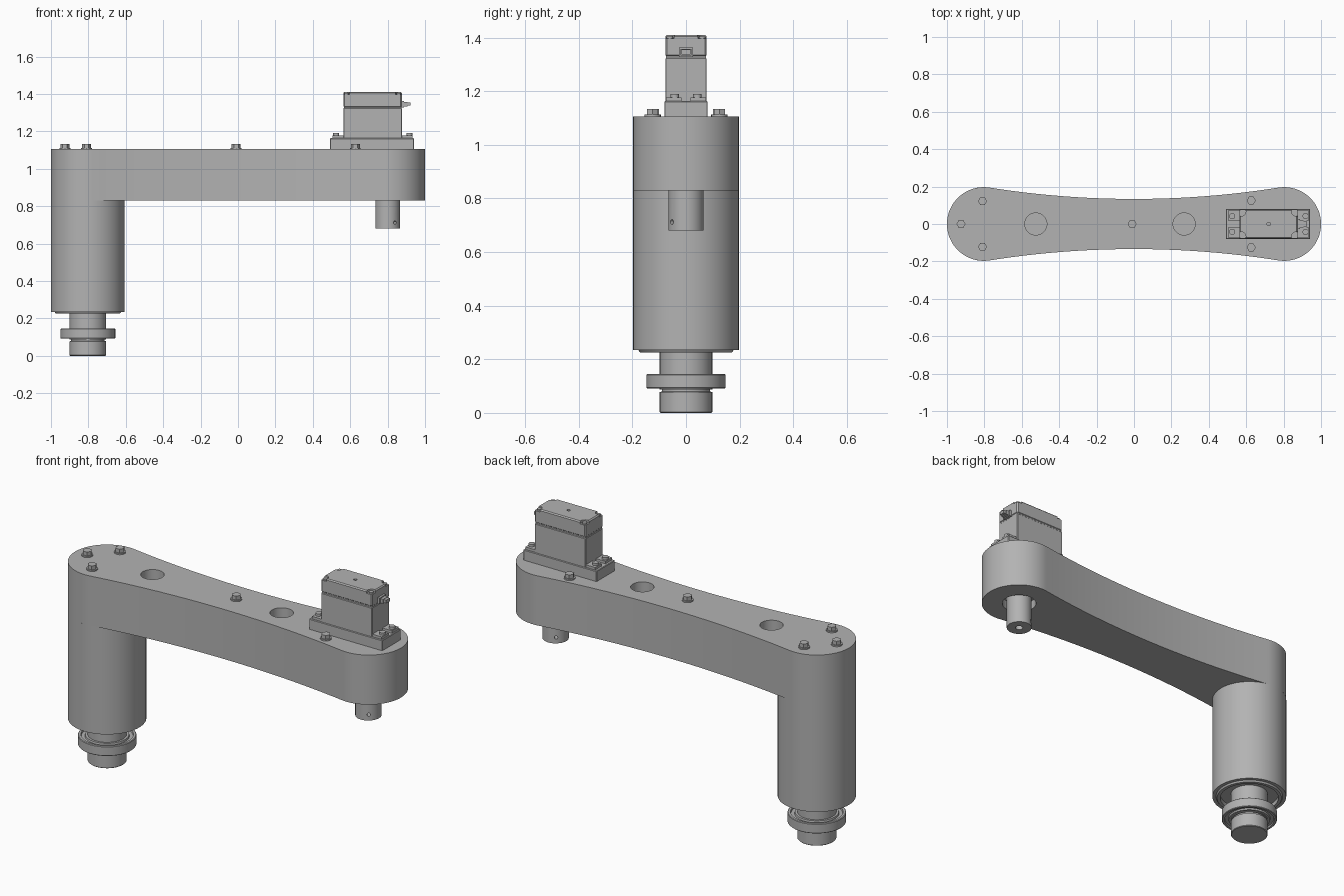
import bpy, bmesh
from math import sin, cos, pi, radians, asin, hypot
from mathutils import Matrix, Vector

if "Cube" in bpy.data.objects:
    bpy.data.objects.remove(bpy.data.objects["Cube"])

grey = bpy.data.materials.new("machined grey")
grey.use_nodes = True
grey.diffuse_color = (0.45, 0.45, 0.45, 1)
grey.node_tree.nodes["Principled BSDF"].inputs["Base Color"].default_value = (0.45, 0.45, 0.45, 1)


def finish(name, bm):
    bmesh.ops.recalc_face_normals(bm, faces=bm.faces)
    mesh = bpy.data.meshes.new(name)
    bm.to_mesh(mesh)
    bm.free()
    mesh.materials.append(grey)
    ob = bpy.data.objects.new(name, mesh)
    bpy.context.collection.objects.link(ob)
    smooth(mesh)
    return ob


def smooth(mesh):
    mesh.shade_smooth()
    mesh.set_sharp_from_angle(angle=radians(30))


def prism(name, outline, z0, z1):
    bm = bmesh.new()
    face = bm.faces.new([bm.verts.new((x, y, z0)) for x, y in outline])
    up = bmesh.ops.extrude_face_region(bm, geom=[face])["geom"]
    bmesh.ops.translate(bm, vec=(0, 0, z1 - z0),
                        verts=[v for v in up if isinstance(v, bmesh.types.BMVert)])
    return finish(name, bm)


def cyl(name, x, y, r, z0, z1, sides=48):
    return prism(name, [(x + r * cos(2 * pi * i / sides), y + r * sin(2 * pi * i / sides))
                        for i in range(sides)], z0, z1)


def box(name, x0, x1, y0, y1, z0, z1, bevel=0.0):
    bm = bmesh.new()
    bmesh.ops.create_cube(bm, size=1)
    bmesh.ops.scale(bm, vec=(x1 - x0, y1 - y0, z1 - z0), verts=bm.verts)
    bmesh.ops.translate(bm, vec=((x0 + x1) / 2, (y0 + y1) / 2, (z0 + z1) / 2), verts=bm.verts)
    if bevel:
        bmesh.ops.bevel(bm, geom=bm.edges[:], offset=bevel, segments=1, affect='EDGES')
    return finish(name, bm)


def lathe(name, x, profile, sides=72):
    bm = bmesh.new()
    verts = [bm.verts.new((r, 0, z)) for r, z in profile]
    edges = [bm.edges.new(p) for p in zip(verts, verts[1:])]
    bmesh.ops.spin(bm, geom=verts + edges, axis=(0, 0, 1), cent=(0, 0, 0),
                   angle=2 * pi, steps=sides)
    bmesh.ops.remove_doubles(bm, verts=bm.verts, dist=1e-5)
    bmesh.ops.translate(bm, vec=(x, 0, 0), verts=bm.verts)
    return finish(name, bm)


def cut(ob, cutters):
    for c in cutters:
        m = ob.modifiers.new("cut", 'BOOLEAN')
        m.operation, m.solver, m.object = 'DIFFERENCE', 'EXACT', c
    deps = bpy.context.evaluated_depsgraph_get()
    mesh = bpy.data.meshes.new_from_object(ob.evaluated_get(deps))
    ob.modifiers.clear()
    ob.data = mesh
    smooth(mesh)
    for c in cutters:
        bpy.data.objects.remove(c)


# Arm: round ends joined by concave arcs tangent to them
END, RAD, WAIST, LOW, TOP = 0.803, 0.197, 0.134, 0.83, 1.105
big = (END ** 2 + WAIST ** 2 - RAD ** 2) / (2 * (RAD - WAIST))
half = asin(END / hypot(END, WAIST + big))
outline = []
for s in (1, -1):
    for i in range(49):
        a = (pi / 2 + half) * (i / 24 - 1)
        outline.append((s * (END + RAD * cos(a)), s * RAD * sin(a)))
    for i in range(1, 32):
        a = half * (1 - i / 16)
        outline.append((s * big * sin(a), s * (WAIST + big - big * cos(a))))
arm = prism("arm", outline, LOW, TOP)
cut(arm, [cyl("hole_cutter", -0.525, 0, 0.059, 1.0, 1.2),
          cyl("hole_cutter", 0.268, 0, 0.059, 1.0, 1.2),
          cyl("bore_cutter", 0.8, 0, 0.09, 0.7, 0.88)])

# Column with seal ring and recess underneath
lathe("column", -END, [(0, LOW), (RAD, LOW), (RAD, 0.235), (0.178, 0.235), (0.172, 0.226),
                       (0.155, 0.226), (0.155, 0.25), (0.09, 0.25)])

# Base shaft and bearing
lathe("base_shaft", -END, [(0, 0.26), (0.098, 0.26), (0.098, 0.088), (0.09, 0.088),
                           (0.09, 0.08), (0.098, 0.077), (0.098, 0.003), (0.095, 0), (0, 0)])
lathe("bearing", -END, [(0.097, 0.145), (0.11, 0.145), (0.112, 0.135), (0.13, 0.135),
                        (0.132, 0.145), (0.144, 0.145), (0.147, 0.142), (0.147, 0.094),
                        (0.144, 0.091), (0.132, 0.091), (0.13, 0.1), (0.112, 0.1),
                        (0.11, 0.091), (0.097, 0.091)])

# Output shaft with a centre bore and a cross pin hole
hub = cyl("output_shaft", 0.8, 0, 0.066, 0.68, 0.89, 64)
pin = cyl("pin_cutter", 0, 0, 0.009, -0.2, 0.2, 16)
pin.data.transform(Matrix.Translation((0.8, 0, 0.712))
                   @ Vector((0.6, -0.8, 0)).to_track_quat('Z', 'Y').to_matrix().to_4x4())
cut(hub, [cyl("bore_cutter", 0.8, 0, 0.02, 0.6, 0.78, 24), pin])

# Hex bolts on washers along the arm
for x, y in ((-0.925, 0), (-0.81, 0.122), (-0.81, -0.122), (-0.01, 0),
             (0.627, 0.125), (0.627, -0.125)):
    cyl("bolt_washer", x, y, 0.029, TOP - 0.005, TOP + 0.007, 24)
    cyl("bolt_head", x, y, 0.024, TOP, TOP + 0.028, 6)

# Motor mounting bracket with stepped ears and screws
box("motor_bracket", 0.492, 0.942, -0.081, 0.081, TOP - 0.005, 1.163, 0.003)
for x0, x1, xs in ((0.506, 0.565, 0.525), (0.875, 0.934, 0.917)):
    for s in (-1, 1):
        y0, y1 = sorted((s * 0.016, s * 0.074))
        box("motor_ear", x0, x1, y0, y1, 1.16, 1.177)
        cyl("ear_screw", xs, s * 0.042, 0.016, 1.17, 1.19, 20)

# Motor body, upper cover and lid with notched corners
box("motor_body", 0.563, 0.876, -0.077, 0.077, 1.11, 1.324, 0.003)
box("motor_seam", 0.566, 0.873, -0.074, 0.074, 1.32, 1.332)
cover = box("motor_cover", 0.563, 0.876, -0.077, 0.077, 1.328, 1.41, 0.006)
notches = []
for x in (0.572, 0.867):
    for y in (-0.068, 0.068):
        notches.append(cyl("notch_cutter", x, y, 0.026, 1.396, 1.45, 24))
notches.append(cyl("dot_cutter", 0.72, 0, 0.009, 1.4, 1.45, 16))
cut(cover, notches)
for x in (0.58, 0.859):
    for y in (-0.06, 0.06):
        cyl("cover_screw", x, y, 0.012, 1.39, 1.404, 16)

# Cable socket on the motor's end
box("socket_base", 0.87, 0.888, -0.027, 0.027, 1.328, 1.362)
box("socket", 0.88, 0.905, -0.02, 0.02, 1.333, 1.357)
box("cable_plug", 0.9, 0.921, -0.016, 0.016, 1.337, 1.355)
